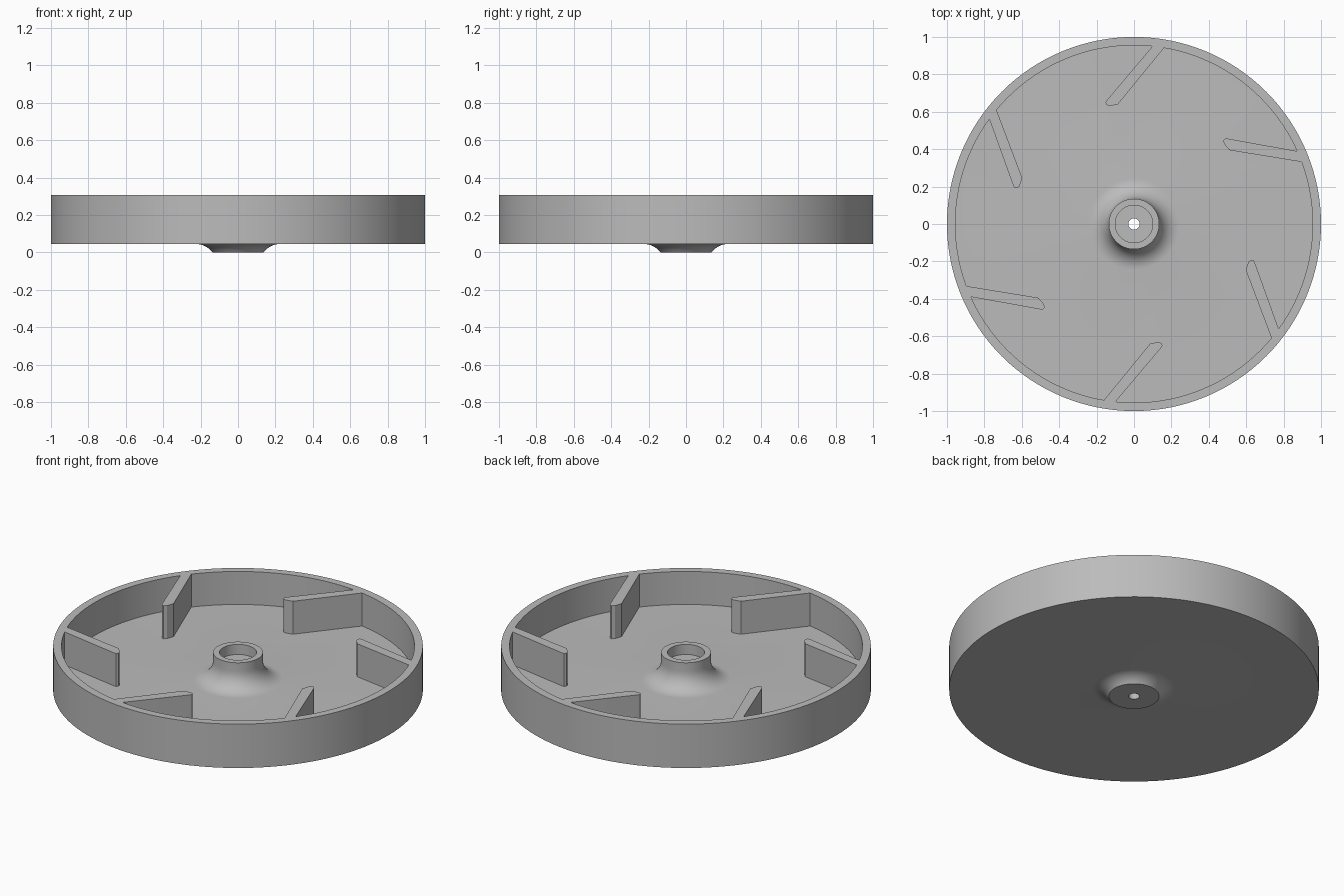
import bpy, bmesh, math
from mathutils import Matrix, Vector

if "Cube" in bpy.data.objects:
    bpy.data.objects.remove(bpy.data.objects["Cube"])

SEGMENTS = 128
BOTTOM, FLOOR, TOP = 0.045, 0.11, 0.307   # dish underside, inner floor, rim top

grey = bpy.data.materials.new("plain grey")
grey.diffuse_color = (0.5, 0.5, 0.5, 1)
grey.use_nodes = True
grey.node_tree.nodes["Principled BSDF"].inputs["Base Color"].default_value = grey.diffuse_color


def new_object(name, bm):
    bmesh.ops.recalc_face_normals(bm, faces=bm.faces)
    mesh = bpy.data.meshes.new(name)
    bm.to_mesh(mesh)
    bm.free()
    mesh.materials.append(grey)
    obj = bpy.data.objects.new(name, mesh)
    bpy.context.collection.objects.link(obj)
    return obj


def arc(cx, cz, r, start, end, steps=10):
    """Points on a circular fillet, angles in degrees."""
    angles = [math.radians(start + (end - start) * i / steps) for i in range(steps + 1)]
    return [(cx + r * math.cos(a), cz + r * math.sin(a)) for a in angles]


def lathe(name, profile):
    """Revolve a closed (radius, z) profile about the z axis."""
    bm = bmesh.new()
    rings = [[bm.verts.new((r * math.cos(t), r * math.sin(t), z)) for r, z in profile]
             for t in (2 * math.pi * i / SEGMENTS for i in range(SEGMENTS))]
    n = len(profile)
    for i in range(SEGMENTS):
        a, b = rings[i], rings[(i + 1) % SEGMENTS]
        for j in range(n):
            k = (j + 1) % n
            bm.faces.new((a[j], b[j], b[k], a[k]))
    return new_object(name, bm)


# Dish with rim, flared hub, counterbore and through hole
hub_flare = arc(0.245, FLOOR + 0.11, 0.11, 270, 180)
under_flare = arc(0.225, BOTTOM - 0.11, 0.11, 90, 143.8)
profile = ([(1, BOTTOM), (1, TOP), (0.955, TOP), (0.955, FLOOR)]
           + hub_flare
           + [(0.135, 0.27), (0.10, 0.27), (0.10, 0.21), (0.03, 0.21), (0.03, 0)]
           + [(0.136, 0)] + under_flare[-2::-1])
dish = lathe("dish", profile)

# Six slanted vanes, overlapping the rim and the floor
outline = [(0.113, 0.967), (-0.144, 0.663), (-0.152, 0.650), (-0.147, 0.637),
           (-0.130, 0.631), (-0.086, 0.640), (0.178, 0.963)]
bm = bmesh.new()
for i in range(6):
    turn = Matrix.Rotation(math.radians(60 * i), 3, 'Z')
    low = [bm.verts.new(turn @ Vector((x, y, 0.08))) for x, y in outline]
    high = [bm.verts.new(turn @ Vector((x, y, TOP))) for x, y in outline]
    bm.faces.new(low[::-1])
    bm.faces.new(high)
    for j in range(len(outline)):
        k = (j + 1) % len(outline)
        bm.faces.new((low[j], low[k], high[k], high[j]))
vanes = new_object("vanes", bm)

# Join the vanes to the dish as one casting
union = dish.modifiers.new("join vanes", 'BOOLEAN')
union.operation = 'UNION'
union.solver = 'EXACT'
union.object = vanes
bpy.context.view_layer.objects.active = dish
dish.select_set(True)
bpy.ops.object.modifier_apply(modifier=union.name)
bpy.data.objects.remove(vanes)
bpy.ops.object.shade_smooth_by_angle(angle=math.radians(30))
